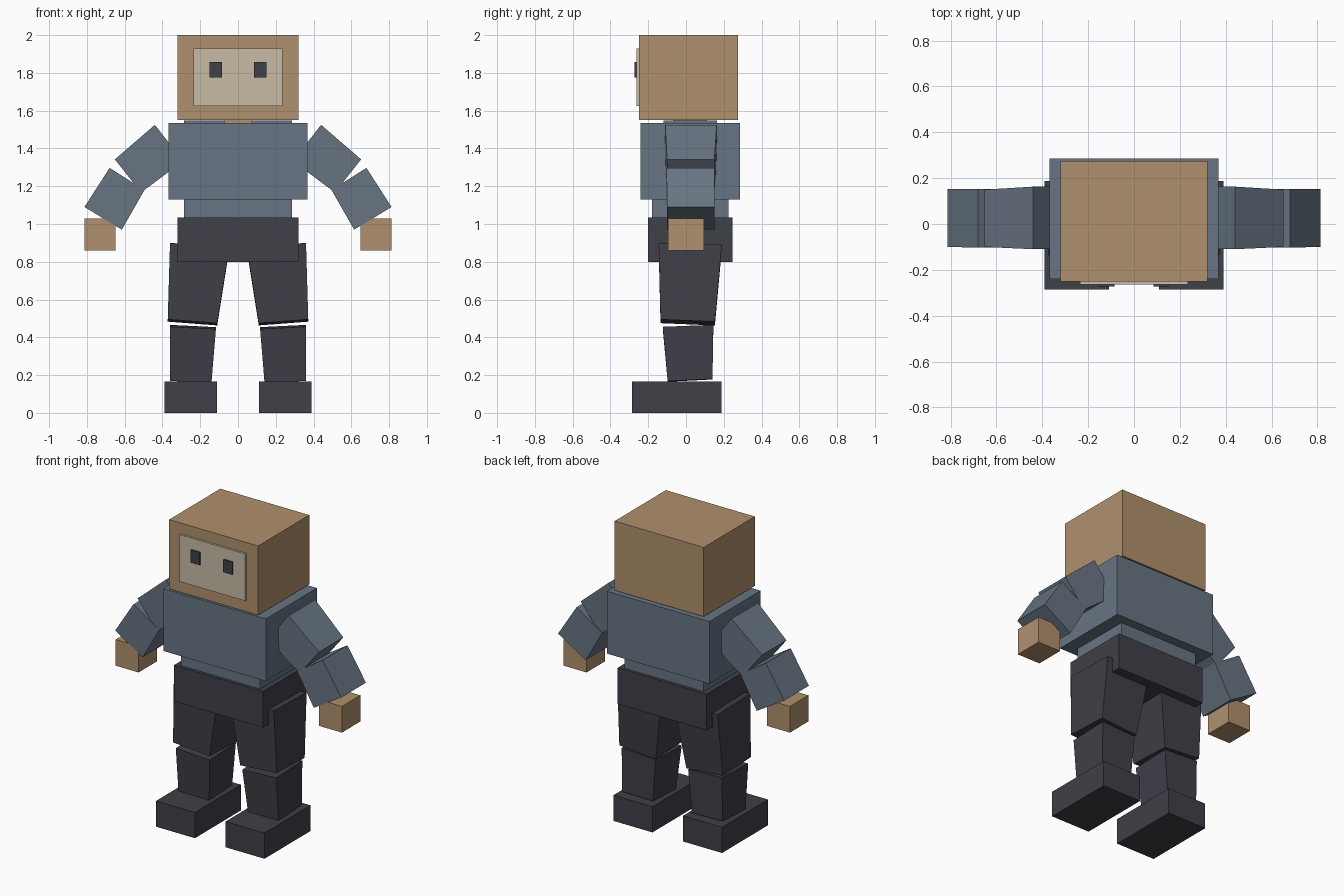
import bpy
import bmesh

if "Cube" in bpy.data.objects:
    bpy.data.objects.remove(bpy.data.objects["Cube"])


def material(name, rgb):
    m = bpy.data.materials.new(name)
    m.diffuse_color = (*rgb, 1)
    m.use_nodes = True
    m.node_tree.nodes["Principled BSDF"].inputs["Base Color"].default_value = m.diffuse_color
    return m


TAN = material("tan skin", (0.434, 0.279, 0.153))
CREAM = material("cream face", (0.578, 0.503, 0.376))
BLUE = material("slate blue shirt", (0.138, 0.178, 0.227))
DARK = material("dark trousers", (0.051, 0.050, 0.065))


def limb(name, mat, start, end, y_start, y_end, tilt_start=0, tilt_end=0, side=1):
    """Tapered block between two edges in the xz plane, each with its own y range.
    A tilt lifts the back of that end."""
    bm = bmesh.new()
    rings = []
    for (a, b), (y0, y1), t in ((start, y_start, tilt_start), (end, y_end, tilt_end)):
        pts = [(a, y0, 0), (b, y0, 0), (b, y1, t), (a, y1, t)]
        rings.append([bm.verts.new((p[0] * side, y, p[1] + dz)) for p, y, dz in pts])
    r, s = rings
    bm.faces.new(r)
    bm.faces.new(s[::-1])
    for i in range(4):
        j = (i + 1) % 4
        bm.faces.new((r[j], r[i], s[i], s[j]))
    bmesh.ops.recalc_face_normals(bm, faces=bm.faces)
    me = bpy.data.meshes.new(name)
    bm.to_mesh(me)
    bm.free()
    me.materials.append(mat)
    ob = bpy.data.objects.new(name, me)
    bpy.context.collection.objects.link(ob)
    return ob


def box(name, mat, x, y, z, side=1):
    return limb(name, mat, ((x[0], z[0]), (x[1], z[0])),
                ((x[0], z[1]), (x[1], z[1])), y, y, side=side)


# Head and face
box("head", TAN, (-0.32, 0.32), (-0.25, 0.275), (1.55, 2.0))
box("face_plate", CREAM, (-0.235, 0.235), (-0.263, -0.25), (1.625, 1.93))
box("neck", TAN, (-0.072, 0.072), (-0.07, 0.11), (1.50, 1.56))

# Torso
box("chest", BLUE, (-0.368, 0.368), (-0.24, 0.285), (1.13, 1.535))
box("waist", BLUE, (-0.285, 0.285), (-0.18, 0.225), (1.0, 1.2))
box("hips", DARK, (-0.32, 0.32), (-0.2, 0.245), (0.80, 1.035))

# Paired parts
for label, s in (("right", 1), ("left", -1)):
    box(label + "_eye", DARK, (0.085, 0.15), (-0.273, -0.263), (1.775, 1.857), s)
    box(label + "_shoulder", BLUE, (0.072, 0.285), (-0.12, 0.165), (1.45, 1.547), s)
    limb(label + "_upper_arm", BLUE, ((0.29, 1.333), (0.44, 1.525)),
         ((0.513, 1.167), (0.652, 1.342)), (-0.11, 0.163), (-0.10, 0.15), side=s)
    limb(label + "_forearm", BLUE, ((0.495, 1.18), (0.68, 1.297)),
         ((0.615, 0.97), (0.813, 1.09)), (-0.103, 0.152), (-0.10, 0.152), side=s)
    box(label + "_hand", TAN, (0.648, 0.813), (-0.095, 0.095), (0.86, 1.03), s)
    limb(label + "_thigh", DARK, ((0.045, 0.88), (0.36, 0.90)),
         ((0.11, 0.475), (0.372, 0.495)), (-0.145, 0.19), (-0.135, 0.153),
         tilt_start=-0.008, tilt_end=-0.012, side=s)
    limb(label + "_shin", DARK, ((0.117, 0.444), (0.361, 0.456)),
         ((0.14, 0.165), (0.36, 0.168)), (-0.123, 0.145), (-0.097, 0.14),
         tilt_start=0.01, tilt_end=0.012, side=s)
    box(label + "_foot", DARK, (0.11, 0.39), (-0.285, 0.187), (0, 0.167), s)
